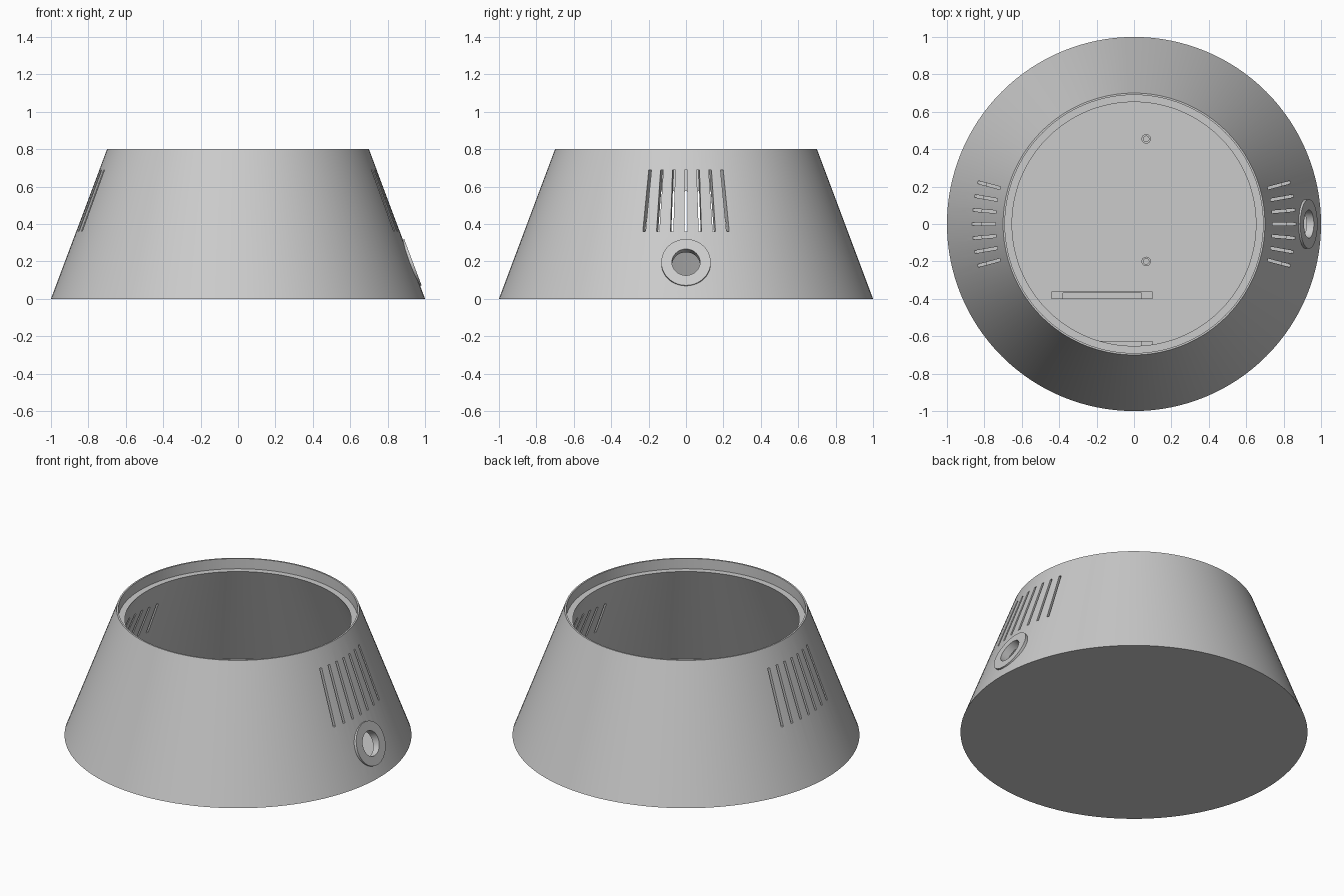
import bpy, bmesh, math
from mathutils import Matrix, Vector

cube = bpy.data.objects.get("Cube")
if cube:
    bpy.data.objects.remove(cube, do_unlink=True)

HEIGHT, R_BASE, R_TOP = 0.8, 1.0, 0.7
SLOPE = (R_BASE - R_TOP) / HEIGHT
FLOOR = 0.04

grey = bpy.data.materials.new("plain grey")
grey.use_nodes = True
colour = (0.6, 0.6, 0.6, 1)
grey.diffuse_color = colour
grey.node_tree.nodes["Principled BSDF"].inputs["Base Color"].default_value = colour


def outer(z):
    return R_BASE - SLOPE * z


def make(name, bm):
    bmesh.ops.recalc_face_normals(bm, faces=bm.faces)
    mesh = bpy.data.meshes.new(name)
    bm.to_mesh(mesh)
    bm.free()
    mesh.materials.append(grey)
    ob = bpy.data.objects.new(name, mesh)
    bpy.context.collection.objects.link(ob)
    return ob


def lathe(name, profile, steps, at=(0, 0, 0)):
    """Spin a closed (radius, height) profile around z."""
    bm = bmesh.new()
    vs = [bm.verts.new((r, 0, z)) for r, z in profile]
    es = [bm.edges.new((a, b)) for a, b in zip(vs, vs[1:] + vs[:1])
          if a.co.x > 0 or b.co.x > 0]
    bmesh.ops.spin(bm, geom=vs + es, cent=(0, 0, 0), axis=(0, 0, 1),
                   angle=math.tau, steps=steps, use_duplicate=False)
    bmesh.ops.remove_doubles(bm, verts=bm.verts, dist=1e-5)
    bmesh.ops.translate(bm, verts=bm.verts, vec=at)
    return make(name, bm)


def disc(name, radius, low, high, centre, axis):
    """Cylinder along an axis, from low to high measured from its centre."""
    bm = bmesh.new()
    turn = Vector(axis).to_track_quat('Z', 'Y').to_matrix().to_4x4()
    place = Matrix.Translation(centre) @ turn @ Matrix.Translation((0, 0, (low + high) / 2))
    bmesh.ops.create_cone(bm, cap_ends=True, segments=64, radius1=radius,
                          radius2=radius, depth=high - low, matrix=place)
    return make(name, bm)


def add_box(bm, x0, x1, y0, y1, z0, z1):
    size = Matrix.Diagonal((x1 - x0, y1 - y0, z1 - z0, 1))
    mid = Matrix.Translation(((x0 + x1) / 2, (y0 + y1) / 2, (z0 + z1) / 2))
    bmesh.ops.create_cube(bm, size=1, matrix=mid @ size)


def slot_cutter():
    """Thin radial slabs that follow the sloping wall, on both sides."""
    bm = bmesh.new()
    low, high, depth, width = 0.36, 0.69, 0.063, 0.015
    for side in (0, 180):
        for i in range(-3, 4):
            turn = Matrix.Rotation(math.radians(side + 5 * i), 4, 'Z')
            corners = [(outer(z) + off, z) for z, off in
                       ((low, -depth), (low, 0.05), (high, 0.05), (high, -depth))]
            face = bm.faces.new([bm.verts.new(turn @ Vector((r, -width / 2, z)))
                                 for r, z in corners])
            new = bmesh.ops.extrude_face_region(bm, geom=[face])["geom"]
            bmesh.ops.translate(bm, verts=[v for v in new if isinstance(v, bmesh.types.BMVert)],
                                vec=turn.to_3x3() @ Vector((0, width, 0)))
    return make("slot_cutter", bm)


def combine(target, tool, operation):
    mod = target.modifiers.new("cut", 'BOOLEAN')
    mod.operation, mod.object, mod.solver = operation, tool, 'EXACT'
    bpy.context.view_layer.objects.active = target
    bpy.ops.object.modifier_apply(modifier=mod.name)
    bpy.data.objects.remove(tool, do_unlink=True)


# Hollow tapered shell with floor, and a ledge inside the top rim
shell = lathe("shell", [
    (0, 0), (R_BASE, 0), (R_TOP, HEIGHT), (0.69, HEIGHT), (0.69, 0.735),
    (0.652, 0.735), (0.954, FLOOR), (0, FLOOR)], 128)

# Flat round boss on the left side with a port through it, and vent slots
normal = (1, 0, SLOPE)
centre = (outer(0.193), 0, 0.193)
combine(shell, disc("port_boss", 0.132, -0.025, 0.008, centre, normal), 'UNION')
combine(shell, disc("port_cutter", 0.075, -0.15, 0.1, centre, normal), 'DIFFERENCE')
combine(shell, slot_cutter(), 'DIFFERENCE')

# Two hollow pegs on the floor
pegs = [lathe("floor_peg", [(0.015, FLOOR - 0.01), (0.025, FLOOR - 0.01),
                            (0.025, 0.12), (0.015, 0.12)], 24, (0.065, y, 0))
        for y in (0.455, -0.2)]

# Pair of facing brackets: back wall, two end posts and a low shelf
brackets = []
for name, inner, sign in (("back_bracket", -0.4, 1), ("front_bracket", -0.625, -1)):
    bm = bmesh.new()
    for x0, x1, near, far, top in ((-0.44, 0.1, 0.03, 0.04, 0.14),
                                   (-0.44, -0.38, 0, 0.03, 0.14),
                                   (0.04, 0.1, 0, 0.03, 0.14),
                                   (-0.38, 0.04, 0, 0.03, 0.07)):
        y0, y1 = sorted((inner + sign * near, inner + sign * far))
        add_box(bm, x0, x1, y0, y1, FLOOR - 0.01, top)
    brackets.append(make(name, bm))

# Smooth the round parts, keeping crisp edges
bpy.ops.object.select_all(action='DESELECT')
for ob in [shell] + pegs:
    ob.select_set(True)
bpy.context.view_layer.objects.active = shell
bpy.ops.object.shade_smooth_by_angle(angle=math.radians(15))
